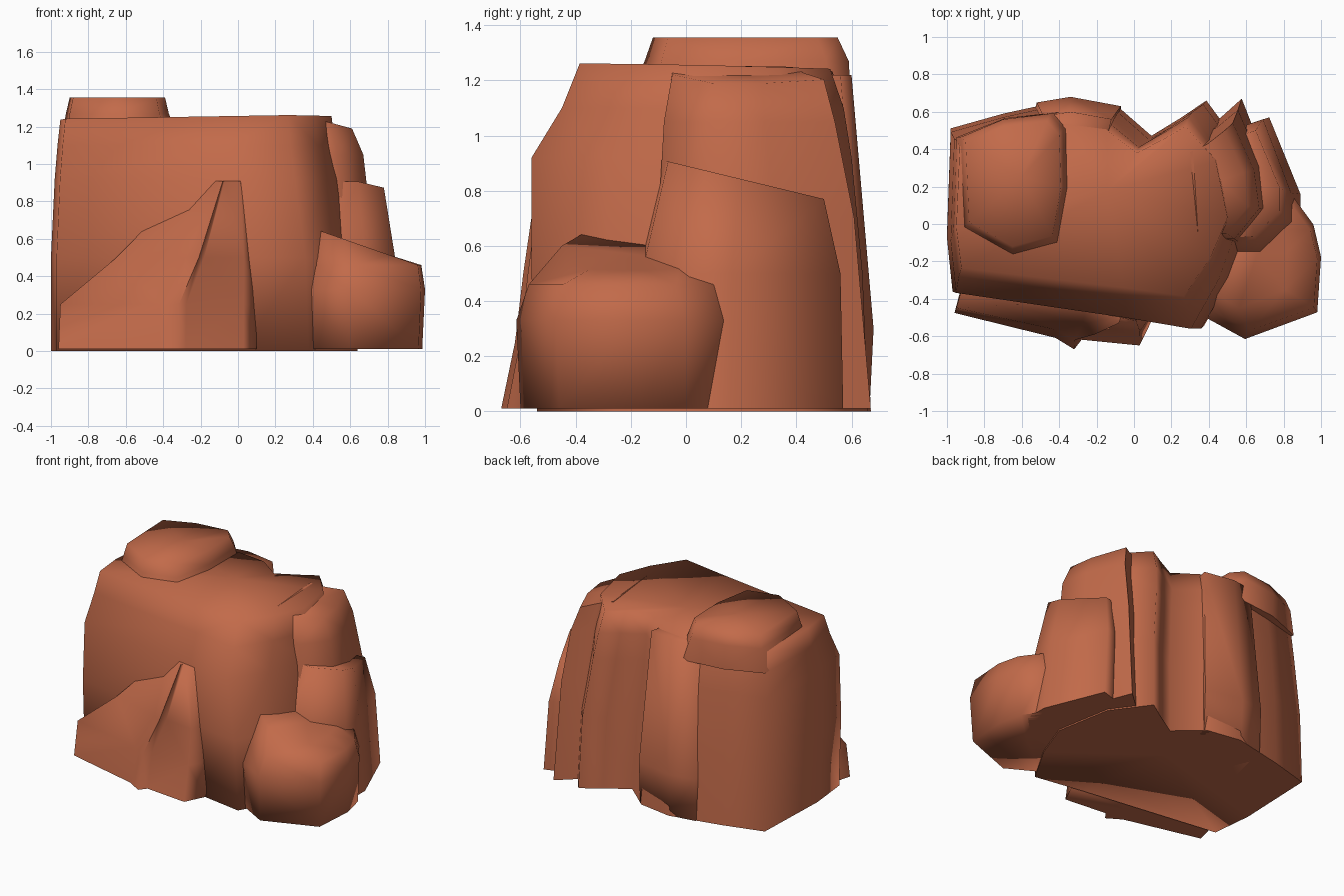
import bpy, bmesh, math

if "Cube" in bpy.data.objects:
    bpy.data.objects.remove(bpy.data.objects["Cube"])

rock = bpy.data.materials.new("red sandstone")
rock.diffuse_color = (0.54, 0.145, 0.068, 1)
rock.use_nodes = True
rock.node_tree.nodes["Principled BSDF"].inputs["Base Color"].default_value = rock.diffuse_color


def loft(name, outline, levels, tilt=(0, 0)):
    """Stack one outline, fitted to (z, x min, x max, y min, y max) at each level."""
    bm = bmesh.new()
    xs, ys = zip(*outline)
    n = len(outline)
    loops = []
    for k, (z, x0, x1, y0, y1) in enumerate(levels):
        loop = []
        for px, py in outline:
            u = (px - min(xs)) / (max(xs) - min(xs))
            v = (py - min(ys)) / (max(ys) - min(ys))
            dz = 0
            if k == len(levels) - 1:  # sloping top
                dz = tilt[0] * (u - .5) + tilt[1] * (v - .5)
            loop.append(bm.verts.new((x0 + u * (x1 - x0), y0 + v * (y1 - y0), z + dz)))
        loops.append(loop)
    for a, b in zip(loops, loops[1:]):
        for i in range(n):
            j = (i + 1) % n
            bm.faces.new((a[i], a[j], b[j], b[i]))
    for loop in (loops[0], loops[-1]):
        mid = bm.verts.new([sum(v.co[k] for v in loop) / n for k in range(3)])
        for i in range(n):
            bm.faces.new((loop[i], loop[(i + 1) % n], mid))
    bmesh.ops.recalc_face_normals(bm, faces=bm.faces)
    bmesh.ops.triangulate(bm, faces=bm.faces)
    me = bpy.data.meshes.new(name)
    bm.to_mesh(me)
    bm.free()
    me.materials.append(rock)
    ob = bpy.data.objects.new(name, me)
    bpy.context.collection.objects.link(ob)
    bpy.ops.object.select_all(action='DESELECT')
    ob.select_set(True)
    bpy.context.view_layer.objects.active = ob
    bpy.ops.object.shade_smooth_by_angle(angle=math.radians(88))


# Main mass with the grooved back
loft("main_rock",
     [(-.97, -.36), (0, -.5), (.36, -.56), (.52, -.28), (.62, 0), (.55, .4), (.37, .65), (.24, .56),
      (.08, .46), (-.1, .62), (-.34, .66), (-.7, .58), (-.98, .5), (-1, -.07)],
     [(0, -1, .64, -.54, .67), (.5, -1, .62, -.56, .65), (.92, -.98, .55, -.56, .61),
      (1.1, -.965, .52, -.45, .58), (1.245, -.95, .5, -.385, .53)], tilt=(.02, -.02))

# Raised cap at the back left
loft("top_cap",
     [(-.9, 0), (-.65, -.14), (-.42, -.08), (-.37, .2), (-.38, .5), (-.45, .58), (-.7, .55), (-.92, .46)],
     [(1.1, -.95, -.3, -.22, .6), (1.27, -.92, -.37, -.15, .59), (1.355, -.9, -.39, -.12, .55)])

# Back left buttress
loft("back_buttress",
     [(-.6, .3), (-.15, .3), (-.07, .63), (-.34, .68), (-.52, .65)],
     [(0, -.6, -.07, .3, .665), (.3, -.6, -.07, .3, .68), (1.22, -.55, -.12, .3, .6)])

# Front left foot rising to a point in the middle
loft("front_foot",
     [(-.96, -.47), (-.42, -.6), (-.32, -.66), (-.28, -.61), (.03, -.64), (.1, -.5), (0, -.25), (-.9, -.25)],
     [(.01, -.96, .1, -.67, -.25), (.25, -.95, .1, -.62, -.25),
      (.5, -.65, .08, -.59, -.25), (.91, -.25, .03, -.53, -.3)])

# Low boulder at the front right
loft("right_boulder",
     [(.38, -.48), (.6, -.6), (.98, -.46), (1, -.17), (.96, 0), (.85, .15), (.45, .15)],
     [(.01, .38, .985, -.6, .15), (.33, .37, 1, -.615, .15),
      (.46, .42, .98, -.57, .1), (.58, .42, .82, -.45, .08)], tilt=(-.14, 0))

# Stepped shoulders on the right
loft("right_shoulder",
     [(.45, -.2), (.7, -.18), (.87, 0), (.87, .16), (.71, .57), (.62, .54), (.4, .4)],
     [(.01, .4, .89, -.2, .57), (.5, .4, .84, -.18, .56), (.84, .4, .78, -.08, .5)], tilt=(0, -.14))
loft("upper_shoulder",
     [(.4, -.1), (.58, -.1), (.72, .1), (.69, .35), (.57, .66), (.46, .56), (.35, .5)],
     [(.01, .35, .73, -.1, .67), (.7, .33, .71, -.1, .61),
      (1.05, .32, .67, -.08, .54), (1.22, .3, .61, -.05, .5)], tilt=(-.07, -.02))
